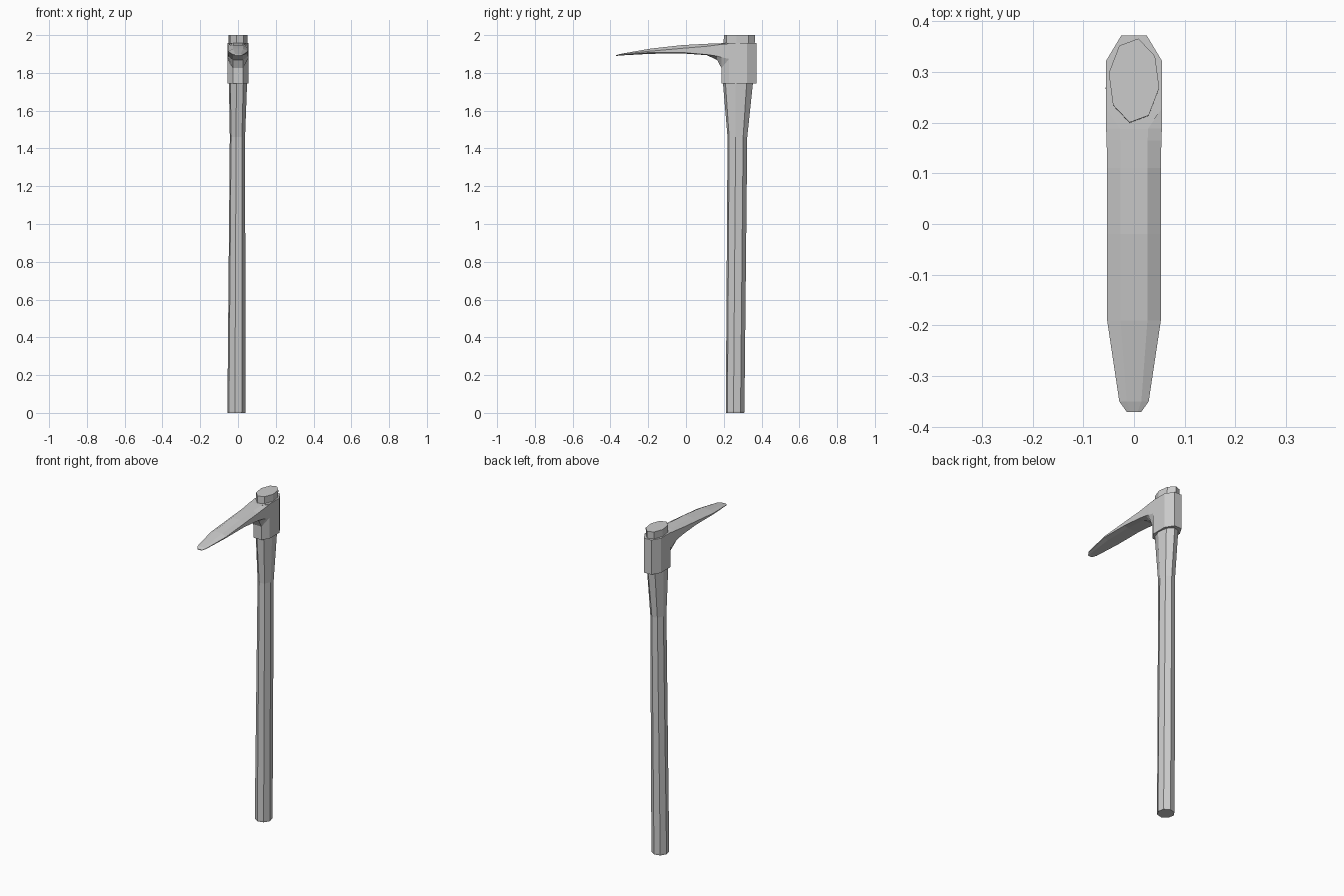
import bpy, bmesh
from math import sin, cos, radians

if "Cube" in bpy.data.objects:
    bpy.data.objects.remove(bpy.data.objects["Cube"])


def loft(bm, rings):
    """Skin a list of equal-length point rings and cap both ends."""
    rows = [[bm.verts.new(p) for p in r] for r in rings]
    n = len(rows[0])
    for a, b in zip(rows, rows[1:]):
        for i in range(n):
            j = (i + 1) % n
            bm.faces.new((a[i], a[j], b[j], b[i]))
    bm.faces.new(rows[0][::-1])
    bm.faces.new(rows[-1])


def finish(name, bm):
    bmesh.ops.recalc_face_normals(bm, faces=bm.faces[:])
    me = bpy.data.meshes.new(name)
    bm.to_mesh(me)
    bm.free()
    ob = bpy.data.objects.new(name, me)
    bpy.context.collection.objects.link(ob)
    return ob


# Handle: eight-sided shaft flaring into an oval at the head
# (z, centre x, centre y, radius x, radius y)
stations = [
    (0.00, -0.008, 0.260, 0.048, 0.049),
    (0.01, -0.008, 0.260, 0.049, 0.050),
    (1.46, -0.003, 0.272, 0.041, 0.053),
    (1.75, 0.000, 0.275, 0.049, 0.081),
    (2.00, 0.000, 0.283, 0.0505, 0.084),
]
bm = bmesh.new()
angles = [radians(45 * k - 10) for k in range(8)]
loft(bm, [[(cx + rx * cos(a), cy + ry * sin(a), z) for a in angles]
          for z, cx, cy, rx, ry in stations])
finish("handle", bm)

# Collar: eight-sided socket around the handle
bm = bmesh.new()
half = [(0.025, 0.372), (0.055, 0.322), (0.055, 0.228), (0.027, 0.187)]
outline = half + [(-x, y) for x, y in reversed(half)]
loft(bm, [[(x, y, z) for x, y in outline] for z in (1.745, 1.957)])
finish("head_collar", bm)

# Blade: tapering eight-sided sections from the collar to the tip
# (y, half width, top z, upper side z, lower side z, bottom z)
sections = [
    (0.240, 0.055, 1.957, 1.956, 1.872, 1.800),
    (0.188, 0.055, 1.957, 1.951, 1.882, 1.825),
    (0.165, 0.054, 1.956, 1.948, 1.889, 1.868),
    (0.110, 0.053, 1.954, 1.941, 1.897, 1.894),
    (-0.020, 0.053, 1.947, 1.930, 1.908, 1.903),
    (-0.190, 0.053, 1.928, 1.915, 1.908, 1.901),
    (-0.350, 0.029, 1.900, 1.898, 1.895, 1.892),
    (-0.371, 0.014, 1.893, 1.892, 1.890, 1.889),
]
bm = bmesh.new()
rings = []
for y, w, top, upper, lower, bottom in sections:
    side = [(0.5 * w, y, top), (w, y, upper), (w, y, lower), (0.5 * w, y, bottom)]
    rings.append(side + [(-x, yy, z) for x, yy, z in reversed(side)])
loft(bm, rings)
finish("head_blade", bm)
